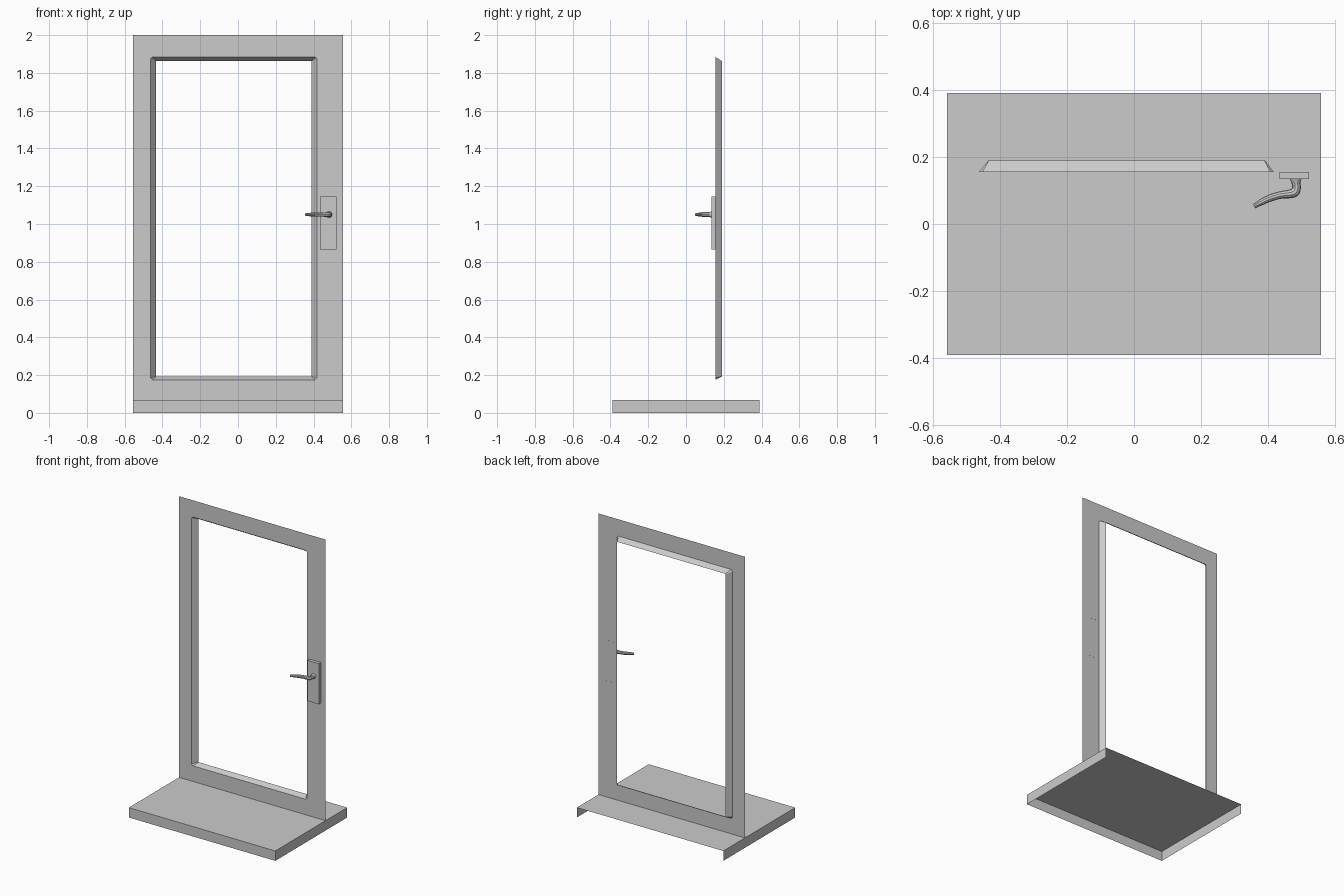
import bpy, bmesh
from mathutils import Vector

cube = bpy.data.objects.get("Cube")
if cube:
    bpy.data.objects.remove(cube)

grey = bpy.data.materials.new("light grey")
grey.use_nodes = True
grey.diffuse_color = (0.6, 0.6, 0.6, 1)
grey.node_tree.nodes["Principled BSDF"].inputs["Base Color"].default_value = (0.6, 0.6, 0.6, 1)

SHEET_Y = 0.155


def finish(name, bm):
    mesh = bpy.data.meshes.new(name)
    bm.to_mesh(mesh)
    bm.free()
    mesh.materials.append(grey)
    obj = bpy.data.objects.new(name, mesh)
    bpy.context.collection.objects.link(obj)
    return obj


def open_box(name, x, y, z, missing):
    """Box between ranges, without the faces pointing in the missing directions."""
    bm = bmesh.new()
    bmesh.ops.create_cube(bm, size=1)
    drop = [f for f in bm.faces if any(f.normal.dot(Vector(d)) > 0.9 for d in missing)]
    bmesh.ops.delete(bm, geom=drop, context='FACES')
    for v in bm.verts:
        v.co = [lo + (c + 0.5) * (hi - lo) for c, (lo, hi) in zip(v.co, (x, y, z))]
    return finish(name, bm)


def ring(bm, x0, x1, z0, z1, y, cut):
    """Rectangle loop, two points per corner; cut is the corner chamfer."""
    pts = [(x0, z0 + cut), (x0 + cut, z0), (x1 - cut, z0), (x1, z0 + cut),
           (x1, z1 - cut), (x1 - cut, z1), (x0 + cut, z1), (x0, z1 - cut)]
    return [bm.verts.new((px, y, pz)) for px, pz in pts]


# Floor slab: top, front and sides only
open_box("floor_slab", (-0.557, 0.557), (-0.39, 0.39), (0, 0.068),
         [(0, 0, -1), (0, 1, 0)])

# Thin door face with the opening, and the splayed lining behind it
bm = bmesh.new()
outer = ring(bm, -0.557, 0.557, 0.068, 2, SHEET_Y, 0)
hole = ring(bm, -0.462, 0.417, 0.175, 1.885, SHEET_Y, 0.01)
back = ring(bm, -0.434, 0.39, 0.192, 1.863, 0.19, 0.002)
for i in range(8):
    j = (i + 1) % 8
    bm.faces.new((outer[i], outer[j], hole[j], hole[i]))
    bm.faces.new((hole[i], hole[j], back[j], back[i]))
bmesh.ops.remove_doubles(bm, verts=bm.verts, dist=0.0005)
finish("door_frame", bm)

# Handle plate
open_box("handle_plate", (0.434, 0.521), (0.134, 0.1555), (0.866, 1.146), [(0, 1, 0)])

# Lever handle: tapered bent tube
path = [(0.482, 0.136, 0.018), (0.483, 0.122, 0.013), (0.484, 0.105, 0.013),
        (0.479, 0.095, 0.014), (0.465, 0.09, 0.013), (0.44, 0.087, 0.011),
        (0.41, 0.079, 0.011), (0.385, 0.068, 0.01), (0.358, 0.053, 0.007)]
curve = bpy.data.curves.new("lever_path", 'CURVE')
curve.dimensions = '3D'
curve.bevel_depth = 1
curve.bevel_resolution = 3
curve.resolution_u = 4
curve.use_fill_caps = True
spline = curve.splines.new('BEZIER')
spline.bezier_points.add(len(path) - 1)
for p, (x, y, r) in zip(spline.bezier_points, path):
    p.co = (x, y, 1.05)
    p.radius = r
    p.handle_left_type = p.handle_right_type = 'AUTO'
lever = bpy.data.objects.new("lever_handle", curve)
bpy.context.collection.objects.link(lever)
curve.materials.append(grey)
bpy.ops.object.select_all(action='DESELECT')
lever.select_set(True)
bpy.context.view_layer.objects.active = lever
bpy.ops.object.convert(target='MESH')
bpy.ops.object.shade_smooth_by_angle()
